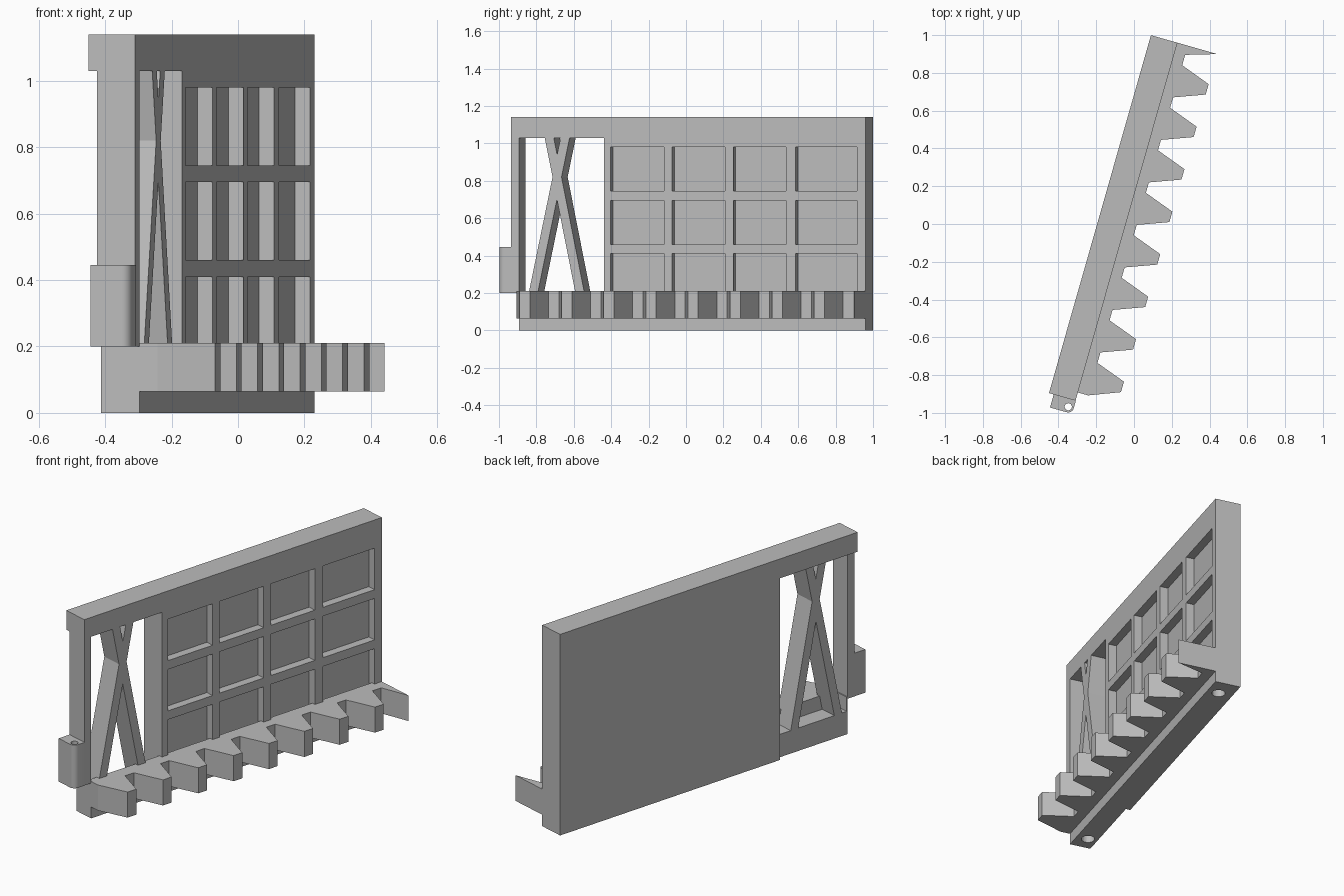
import bpy, bmesh, math
from mathutils import Matrix, Vector

cube = bpy.data.objects.get("Cube")
if cube:
    bpy.data.objects.remove(cube, do_unlink=True)

grey = bpy.data.materials.new("plain grey")
grey.use_nodes = True
COLOR = (0.5, 0.5, 0.5, 1)
grey.diffuse_color = COLOR
grey.node_tree.nodes["Principled BSDF"].inputs["Base Color"].default_value = COLOR

# Wall frame: u runs along the wall, v runs outward through its thickness
ANGLE = math.radians(15.9)
U = Vector((math.sin(ANGLE), math.cos(ANGLE), 0))
V = Vector((math.cos(ANGLE), -math.sin(ANGLE), 0))
ORIGIN = Vector((-0.45, -0.895, 0))
LENGTH, THICK, BACK, HEIGHT = 1.97, 0.146, 0.026, 1.14
BAY_START, BAY_END = 0.045, 0.515


def prism(name, points, offset):
    """Extrude a polygon of (u, v, z) points along an offset."""
    bm = bmesh.new()
    place = lambda p: ORIGIN + U * p[0] + V * p[1] + Vector((0, 0, p[2]))
    face = bm.faces.new([bm.verts.new(place(p)) for p in points])
    new = bmesh.ops.extrude_face_region(bm, geom=[face])["geom"]
    move = U * offset[0] + V * offset[1] + Vector((0, 0, offset[2]))
    bmesh.ops.translate(bm, vec=move, verts=[g for g in new if isinstance(g, bmesh.types.BMVert)])
    bmesh.ops.recalc_face_normals(bm, faces=bm.faces)
    mesh = bpy.data.meshes.new(name)
    bm.to_mesh(mesh)
    bm.free()
    obj = bpy.data.objects.new(name, mesh)
    bpy.context.collection.objects.link(obj)
    mesh.materials.append(grey)
    return obj


def box(name, u, v, z):
    pts = [(u[0], v[0], z[0]), (u[1], v[0], z[0]), (u[1], v[1], z[0]), (u[0], v[1], z[0])]
    return prism(name, pts, (0, 0, z[1] - z[0]))


def rod(name, u, v, z, radius, sides=24):
    pts = [(u + radius * math.cos(math.tau * i / sides),
            v + radius * math.sin(math.tau * i / sides), z[0]) for i in range(sides)]
    return prism(name, pts, (0, 0, z[1] - z[0]))


def cut(obj, cutters):
    """Subtract the cutters, apply the result and remove them."""
    for cutter in cutters:
        cutter.hide_render = True
        mod = obj.modifiers.new("cut", 'BOOLEAN')
        mod.operation, mod.solver, mod.object = 'DIFFERENCE', 'EXACT', cutter
    graph = bpy.context.evaluated_depsgraph_get()
    mesh = bpy.data.meshes.new_from_object(obj.evaluated_get(graph))
    obj.modifiers.clear()
    obj.data = mesh
    for cutter in cutters:
        bpy.data.objects.remove(cutter, do_unlink=True)


# Main wall panel with a grid of recessed windows and a socket underneath
panel = box("wall_panel", (BAY_END, LENGTH), (0, THICK), (0, HEIGHT))
columns = [(0.553, 0.85), (0.894, 1.188), (1.235, 1.527), (1.581, 1.922)]
rows = [(0.175, 0.41), (0.46, 0.695), (0.745, 0.98)]
cutters = [box("window_cutter", c, (THICK - 0.047, 0.3), r) for c in columns for r in rows]
cutters.append(rod("socket_cutter", 1.86, 0.08, (-0.1, 0.1), 0.036))
cut(panel, cutters)

# Open bay: lintel, sill with socket, end lip and post
box("lintel", (0, BAY_END), (0, THICK), (1.03, HEIGHT))
sill = box("sill", (BAY_START, BAY_END), (BACK, THICK), (0, 0.13))
cut(sill, [rod("socket_cutter", 0.135, 0.08, (-0.1, 0.1), 0.036)])
box("sill_end_lip", (BAY_START, BAY_START + 0.006), (BACK, THICK), (0.13, 0.21))
box("post", (0, BAY_START), (BACK, THICK), (0.2, 1.03))

# Crossed braces
LOW, HIGH, HALF = 0.13, 1.03, 0.025
for name, foot, head in (("brace_rising", 0.108, 0.30), ("brace_falling", 0.397, 0.212)):
    prism(name, [(foot - HALF, BACK, LOW), (foot + HALF, BACK, LOW),
                 (head + HALF, BACK, HIGH), (head - HALF, BACK, HIGH)],
          (0, THICK - BACK, 0))

# Toothed rail, ending in a half tooth cut flush with the wall
PITCH, STEP, ROOT, TIP = 0.234, 0.0575, 0.203, 0.365
outline = [(BAY_START, 0.125), (BAY_START, ROOT)]
for i in range(8):
    start = 0.109 + PITCH * i
    outline += [(start + STEP * k, v) for k, v in enumerate((TIP, TIP, ROOT, ROOT))]
outline += [(LENGTH, TIP), (LENGTH, 0.125)]
prism("toothed_rail", [(u, v, 0.065) for u, v in outline], (0, 0, 0.145))

# Hinge block with a rounded corner and a pin hole
PIN_U, PIN_V, ROUND = -0.042, 0.118, 0.03
corner = [(PIN_U - ROUND * math.cos(a), PIN_V + ROUND * math.sin(a))
          for a in (math.pi / 2 * i / 8 for i in range(9))]
shape = [(0, BACK), (PIN_U - ROUND, BACK)] + corner + [(0, PIN_V + ROUND)]
hinge = prism("hinge_block", [(u, v, 0.2) for u, v in shape], (0, 0, 0.245))
cut(hinge, [rod("pin_cutter", PIN_U, PIN_V, (0.1, 0.6), 0.019)])

bpy.ops.object.select_all(action='DESELECT')
hinge.select_set(True)
bpy.context.view_layer.objects.active = hinge
bpy.ops.object.shade_smooth_by_angle()
